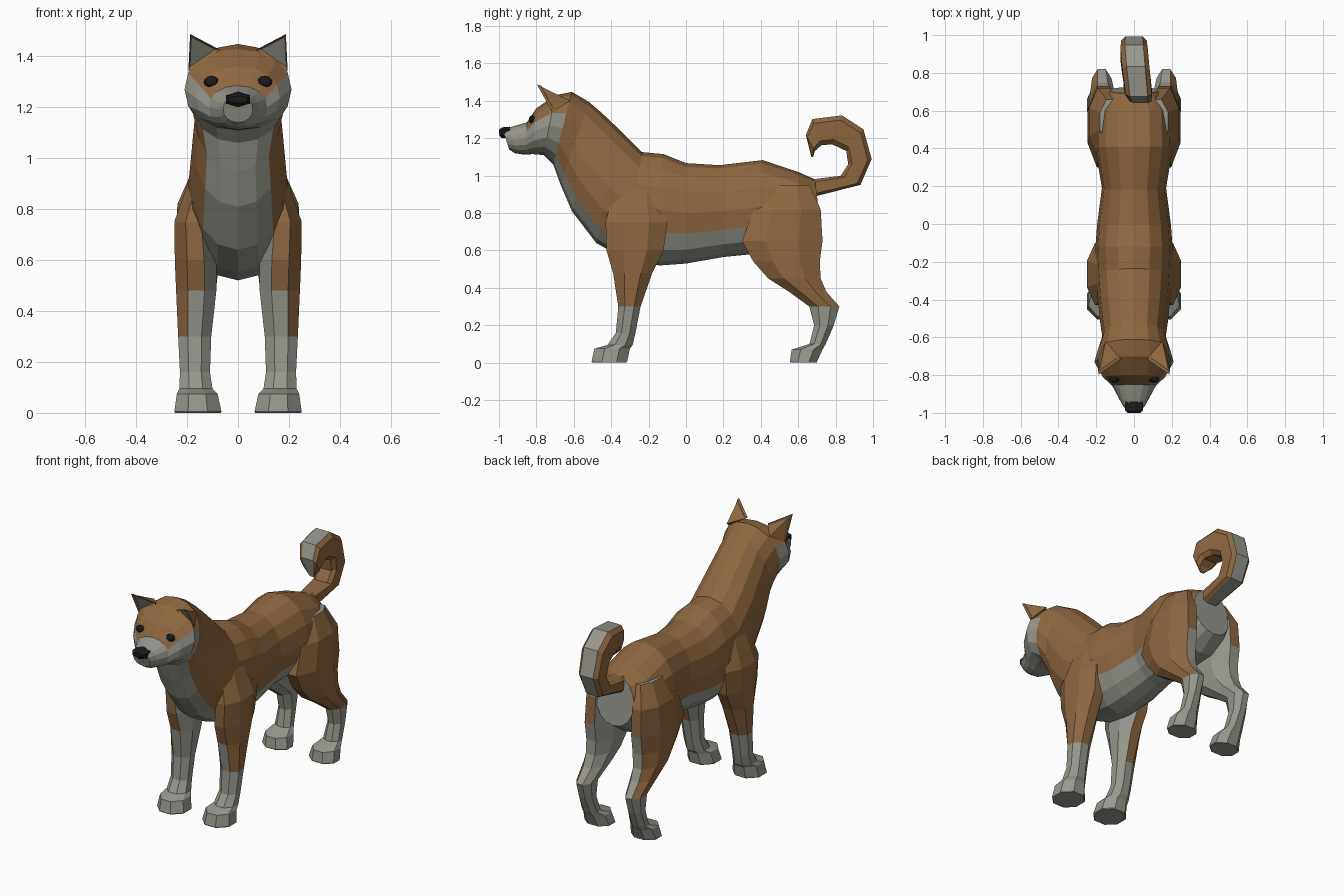
import bpy, bmesh, math
from mathutils import Vector as V
from mathutils.bvhtree import BVHTree

if "Cube" in bpy.data.objects:
    bpy.data.objects.remove(bpy.data.objects["Cube"])


def material(name, rgb):
    m = bpy.data.materials.new(name)
    m.diffuse_color = (*rgb, 1)
    m.use_nodes = True
    m.node_tree.nodes["Principled BSDF"].inputs["Base Color"].default_value = m.diffuse_color
    return m


MATS = [material("brown_fur", (0.27, 0.137, 0.05)),
        material("grey_fur", (0.31, 0.31, 0.27)),
        material("black", (0.012, 0.012, 0.013))]
BROWN, GREY, BLACK = 0, 1, 2


def finish(bm, name):
    bmesh.ops.recalc_face_normals(bm, faces=bm.faces)
    me = bpy.data.meshes.new(name)
    bm.to_mesh(me)
    bm.free()
    for m in MATS:
        me.materials.append(m)
    ob = bpy.data.objects.new(name, me)
    bpy.context.collection.objects.link(ob)
    return ob


def power(v, p):
    return math.copysign(abs(v) ** p, v)


def loft(name, rings, n, colour, off=0.0, p=1.0, scale=1.0):
    """Skin rings (centre, axis u, axis v); colour(ring, degrees from u, centre) picks a material."""
    bm = bmesh.new()
    loops = []
    for c, u, v in rings:
        angles = [2 * math.pi * (i + off) / n for i in range(n)]
        loops.append([bm.verts.new(c + u * power(math.cos(a), p) * scale
                                   + v * power(math.sin(a), p) * scale) for a in angles])
    for r in range(len(loops) - 1):
        a, b = loops[r], loops[r + 1]
        for i in range(n):
            j = (i + 1) % n
            f = bm.faces.new((a[i], a[j], b[j], b[i]))
            f.material_index = colour(r, ((i + off + 0.5) * 360 / n) % 360, f.calc_center_median())
    for r, loop in ((-1, loops[0]), (len(loops) - 1, loops[-1])):
        bm.faces.new(loop).material_index = colour(r, 0, V((0, 0, 0)))
    return finish(bm, name)


def profile_ring(y0, z0, y1, z1, w, x=0.0):
    """Ring spanning an upper/inner point and a lower/outer point of the side profile."""
    top, low = V((x, y0, z0)), V((x, y1, z1))
    c = (top + low) / 2
    return c, low - c, V((w, 0, 0))


# Body, neck and head: top y,z / bottom y,z / half width, rump to muzzle
BODY = [(.69, .98, .725, .68, .13), (.60, 1.02, .61, .60, .20), (.41, 1.083, .40, .585, .205),
        (.18, 1.056, .20, .565, .17), (0, 1.067, 0, .53, .195), (-.12, 1.115, -.14, .52, .205),
        (-.235, 1.126, -.32, .55, .20), (-.36, 1.25, -.48, .64, .19), (-.45, 1.335, -.61, .81, .178),
        (-.52, 1.395, -.67, .95, .168), (-.61, 1.448, -.71, 1.06, .19), (-.70, 1.43, -.76, 1.11, .21),
        (-.80, 1.36, -.82, 1.115, .165), (-.85, 1.285, -.865, 1.112, .115),
        (-.93, 1.262, -.915, 1.12, .08), (-.98, 1.245, -.945, 1.14, .058)]


def body_colour(r, deg, c):
    deg = min(deg, 360 - deg)
    if r < 0 or r >= 13:
        return GREY                       # under the tail, muzzle
    if r >= 10:
        limit = 113                       # cheeks
    elif r >= 6:
        limit = 46                        # throat and chest
    else:
        limit = 68                        # belly
    return GREY if deg < limit else BROWN


body = loft("body_and_head", [profile_ring(*b) for b in BODY], 16, body_colour, p=0.93)

# Curled tail: inner y,z / outer y,z / half width / sideways drift
TAIL = [(.60, .985, .60, .88, .05, 0), (.70, .985, .70, .89, .055, 0), (.825, 1.0, .935, .95, .065, 0),
        (.865, 1.06, .995, 1.09, .07, 0), (.855, 1.13, .95, 1.25, .075, 0),
        (.78, 1.165, .835, 1.325, .075, .01), (.725, 1.16, .675, 1.305, .072, .025),
        (.69, 1.13, .64, 1.22, .06, .035), (.68, 1.10, .67, 1.10, .015, .045)]
loft("tail", [profile_ring(*t) for t in TAIL], 8,
     lambda r, deg, c: GREY if min(deg, 360 - deg) < 20 else BROWN, off=0.5, p=0.45)

# Legs: z / y front, y back / x inner, x outer
FRONT = [(.95, -.38, -.15, .08, .18), (.75, -.43, -.10, .10, .25), (.60, -.425, -.12, .085, .248),
         (.48, -.39, -.18, .085, .243), (.30, -.362, -.243, .105, .235), (.16, -.375, -.27, .11, .228),
         (.095, -.42, -.285, .10, .23), (.075, -.49, -.30, .08, .24), (.005, -.505, -.315, .065, .25),
         (0, -.50, -.32, .068, .248)]
HIND = [(.95, .43, .66, .06, .18), (.82, .36, .72, .08, .238), (.65, .30, .73, .08, .245),
        (.54, .36, .715, .08, .243), (.45, .44, .72, .09, .24), (.38, .55, .75, .10, .232),
        (.30, .66, .82, .12, .222), (.20, .685, .79, .125, .218), (.10, .66, .747, .115, .222),
        (.07, .565, .73, .09, .24), (.005, .555, .70, .075, .25), (0, .56, .70, .078, .248)]


def front_colour(r, deg, c):
    inner = 130 < deg < 230
    front = 265 < deg < 275
    return GREY if c.z < .29 or (inner and c.z < .8) or (front and c.z < .42) else BROWN


def hind_colour(r, deg, c):
    inner = 85 < deg < 230 if c.z < .6 else 130 < deg < 185
    return GREY if c.z < .27 or (inner and c.z < .8) else BROWN


for side, label in ((1, "left"), (-1, "right")):
    for table, name, rule in ((FRONT, "front_leg", front_colour), (HIND, "hind_leg", hind_colour)):
        rings = [(V((side * (xi + xo) / 2, (ya + yb) / 2, z)),
                  V((side * (xo - xi) / 2, 0, 0)), V((0, (yb - ya) / 2, 0)))
                 for z, ya, yb, xi, xo in table]
        loft(f"{name}_{label}", rings, 8, rule, off=0.5, scale=1 / math.cos(math.pi / 8))

    # Ear: leaning pyramid with a hollowed grey front
    bm = bmesh.new()
    outer, inner, back, tip = [bm.verts.new((side * x, y, z)) for x, y, z in
                               ((.195, -.715, 1.34), (.07, -.715, 1.425),
                                (.15, -.62, 1.40), (.188, -.797, 1.487))]
    front = bm.faces.new((outer, inner, tip))
    for tri in ((outer, back, tip), (back, inner, tip), (outer, inner, back)):
        bm.faces.new(tri)
    bmesh.ops.recalc_face_normals(bm, faces=bm.faces)
    bmesh.ops.inset_individual(bm, faces=[front], thickness=.014, depth=-.012)
    front.material_index = GREY
    finish(bm, f"ear_{label}")

    # Eye: flattened ball set on the face surface
    tree = BVHTree.FromPolygons([v.co for v in body.data.vertices],
                                [list(f.vertices) for f in body.data.polygons])
    hit = tree.ray_cast(V((side * .105, -2, 1.3)), V((0, 1, 0)))[0]
    bm = bmesh.new()
    bmesh.ops.create_uvsphere(bm, u_segments=8, v_segments=6, radius=.025)
    for v in bm.verts:
        v.co = V((v.co.x * 1.2, v.co.y * .7, v.co.z * .9)) + hit
    for f in bm.faces:
        f.material_index = BLACK
    finish(bm, f"eye_{label}")

# Nose: tapered six-sided wedge
NOSE = [(-.94, 1.262, -.94, 1.20, .055), (-.985, 1.258, -.985, 1.20, .055), (-1.0, 1.245, -.998, 1.215, .04)]
loft("nose", [profile_ring(*t) for t in NOSE], 6, lambda r, d, c: BLACK)
